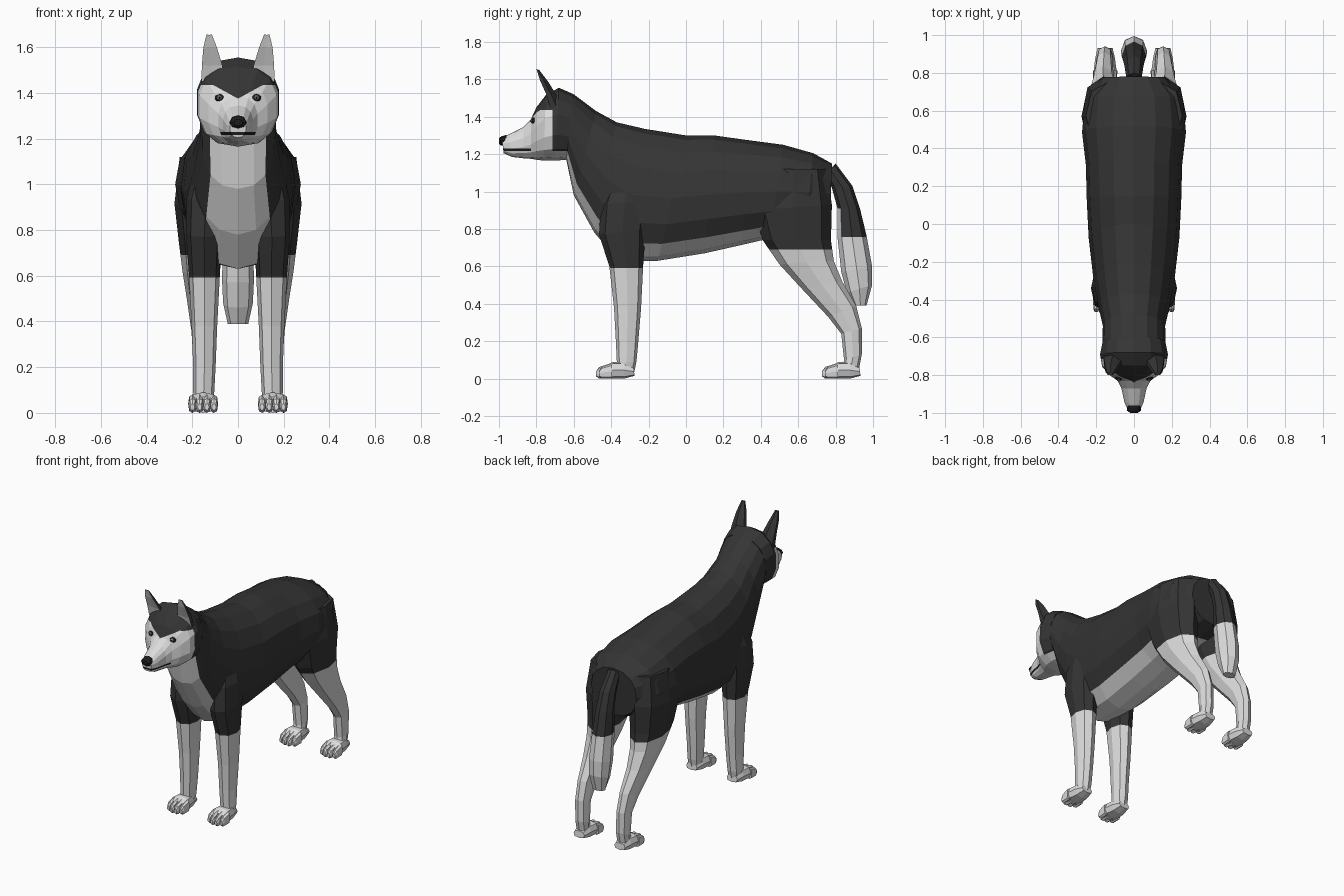
import bpy, bmesh, math
from mathutils import Vector


def material(name, value):
    m = bpy.data.materials.new(name)
    m.diffuse_color = (*value, 1)
    return m


WHITE = material("white_fur", (0.72, 0.72, 0.72))
DARK = material("dark_fur", (0.035, 0.035, 0.035))
BLACK = material("black_skin", (0.012, 0.012, 0.012))
GREY = material("eye_grey", (0.25, 0.25, 0.25))


def spow(v, e):
    return math.copysign(abs(v) ** e, v)


def loft(name, rings, n=10, p=2.0, front=1.0, side=1, mats=(WHITE, DARK, BLACK),
         rule=None, cuts=(), row_rule=None):
    """Skin rings given as (y, z of first edge, y, z of second edge, centre x, half width)."""
    bm = bmesh.new()
    loops = []
    for ay, az, by, bz, cx, w in rings:
        loop = []
        for j in range(n):
            t = 2 * math.pi * j / n
            c, s = spow(math.cos(t), 2 / p), spow(math.sin(t), 2 / p)
            if c > 0:
                c *= front
            loop.append(bm.verts.new((side * (cx + w * s),
                                      (ay + by) / 2 + (ay - by) / 2 * c,
                                      (az + bz) / 2 + (az - bz) / 2 * c)))
        loops.append(loop)
    for i in range(len(loops) - 1):
        a, b = loops[i], loops[i + 1]
        for j in range(n):
            k = (j + 1) % n
            f = bm.faces.new((a[j], a[k], b[k], b[j]))
            if row_rule:
                f.material_index = row_rule(i, j)
    for loop in (loops[0], loops[-1]):
        f = bm.faces.new(loop)
        f.material_index = 1 if row_rule else 0
    bmesh.ops.recalc_face_normals(bm, faces=bm.faces)
    # clean colour borders
    for co, no in cuts:
        bmesh.ops.bisect_plane(bm, geom=bm.verts[:] + bm.edges[:] + bm.faces[:],
                               plane_co=Vector(co), plane_no=Vector(no), dist=1e-5)
    if rule:
        for f in bm.faces:
            f.material_index = rule(f.calc_center_median())
    mesh = bpy.data.meshes.new(name)
    bm.to_mesh(mesh)
    bm.free()
    for m in mats:
        mesh.materials.append(m)
    ob = bpy.data.objects.new(name, mesh)
    bpy.context.collection.objects.link(ob)
    return ob


def ball(name, loc, size, mat):
    bpy.ops.mesh.primitive_ico_sphere_add(subdivisions=2, radius=1, location=loc)
    ob = bpy.context.object
    ob.name = name
    ob.scale = size
    ob.data.materials.append(mat)


# torso and neck, pale along the throat and belly
loft("torso", [
    (-0.60, 1.52, -0.64, 1.17, 0, 0.168),
    (-0.48, 1.43, -0.60, 0.98, 0, 0.165),
    (-0.37, 1.37, -0.49, 0.78, 0, 0.19),
    (-0.22, 1.335, -0.36, 0.63, 0, 0.215),
    (0.00, 1.30, -0.15, 0.63, 0, 0.24),
    (0.15, 1.30, 0.10, 0.67, 0, 0.25),
    (0.33, 1.275, 0.30, 0.715, 0, 0.255),
    (0.52, 1.25, 0.45, 0.75, 0, 0.275),
    (0.68, 1.205, 0.64, 0.79, 0, 0.26),
    (0.78, 1.15, 0.77, 0.83, 0, 0.17),
], n=16, p=2.2, row_rule=lambda i, j: 0 if 6 <= j <= 9 and i < 8 else 1)


# head with pale mask, dark forehead wedge and mouth line
def face_mask(c):
    if 1.217 < c.z < 1.229 and c.y < -0.83:
        return 2
    if c.z < 1.2 and abs(c.x) < 0.13:
        return 0
    return 0 if c.y < -0.715 and c.z < min(1.435, 1.375 + 0.55 * abs(c.x)) else 1


loft("head", [
    (-0.985, 1.285, -0.975, 1.205, 0, 0.035),
    (-0.95, 1.305, -0.93, 1.185, 0, 0.052),
    (-0.87, 1.345, -0.87, 1.178, 0, 0.068),
    (-0.83, 1.385, -0.83, 1.175, 0, 0.088),
    (-0.80, 1.45, -0.80, 1.17, 0, 0.132),
    (-0.75, 1.515, -0.76, 1.165, 0, 0.172),
    (-0.68, 1.555, -0.70, 1.165, 0, 0.183),
    (-0.60, 1.52, -0.64, 1.17, 0, 0.168),
], n=14, p=2.4, rule=face_mask, cuts=[
    ((0, -0.715, 0), (0, 1, 0)), ((0, -0.83, 0), (0, 1, 0)),
    ((0, 0, 1.435), (0, 0, 1)), ((0, 0, 1.217), (0, 0, 1)), ((0, 0, 1.229), (0, 0, 1)),
    ((0, 0, 1.375), (-0.55, 0, 1)), ((0, 0, 1.375), (0.55, 0, 1))])

loft("nose", [
    (-1.0, 1.285, -1.0, 1.257, 0, 0.02),
    (-0.988, 1.295, -0.988, 1.245, 0, 0.038),
    (-0.96, 1.303, -0.96, 1.25, 0, 0.036),
], n=8, mats=(BLACK,))

# tail, pale tip and underside
loft("tail", [
    (0.74, 1.09, 0.80, 1.15, 0, 0.04),
    (0.78, 1.02, 0.89, 1.03, 0, 0.05),
    (0.81, 0.91, 0.93, 0.91, 0, 0.058),
    (0.81, 0.755, 0.965, 0.765, 0, 0.065),
    (0.83, 0.57, 0.995, 0.60, 0, 0.07),
    (0.86, 0.46, 0.995, 0.50, 0, 0.065),
    (0.90, 0.39, 0.965, 0.39, 0, 0.045),
], n=8, cuts=[((0, 0, 0.757), (0, 0, 1))],
    rule=lambda c: 0 if c.z < 0.757 or (c.z < 0.92 and c.y < 0.85) else 1)


# paw: a pad and four toes, toe tips at y0
def paw(name, side, y0, cx):
    loft(name + "_pad", [(y0 + a, b, y0 + c, d, cx, w) for a, b, c, d, w in (
        (0.05, 0.07, 0.05, 0.0, 0.055), (0.09, 0.09, 0.09, 0.0, 0.06),
        (0.15, 0.09, 0.15, 0.0, 0.052), (0.2, 0.06, 0.205, 0.015, 0.04))],
        n=8, p=2.8, side=side, mats=(WHITE,))
    for k, dx in enumerate((-0.047, -0.016, 0.016, 0.047)):
        y = y0 + (0.015 if k in (0, 3) else 0)
        loft(f"{name}_toe_{k + 1}", [(y + a, b, y + a, d, cx + dx, w) for a, b, d, w in (
            (0.0, 0.04, 0.012, 0.009), (0.015, 0.062, 0.0, 0.016),
            (0.07, 0.08, 0.0, 0.018))], n=8, p=2.6, side=side, mats=(WHITE,))


for side, tag in ((1, "left"), (-1, "right")):
    # ears, dished at the front
    loft("ear_" + tag, [
        (-0.81, 1.46, -0.65, 1.44, 0.11, 0.058),
        (-0.81, 1.53, -0.69, 1.51, 0.113, 0.052),
        (-0.835, 1.615, -0.735, 1.585, 0.122, 0.034),
        (-0.815, 1.66, -0.785, 1.65, 0.126, 0.014),
    ], n=6, front=-0.1, side=side, row_rule=lambda i, j: 0 if j in (0, 1, 4, 5) and
        (j in (0, 5)) else 1)

    # eyes
    ball("eye_rim_" + tag, (side * 0.08, -0.813, 1.378), (0.022, 0.016, 0.017), BLACK)
    ball("iris_" + tag, (side * 0.081, -0.822, 1.379), (0.012, 0.011, 0.011), GREY)
    ball("pupil_" + tag, (side * 0.081, -0.829, 1.379), (0.006, 0.006, 0.006), BLACK)

    # front legs
    loft("front_leg_" + tag, [
        (-0.40, 1.08, -0.22, 1.08, 0.12, 0.07),
        (-0.455, 0.93, -0.20, 0.95, 0.14, 0.085),
        (-0.465, 0.77, -0.215, 0.80, 0.148, 0.08),
        (-0.41, 0.60, -0.228, 0.62, 0.147, 0.068),
        (-0.385, 0.38, -0.24, 0.38, 0.147, 0.056),
        (-0.375, 0.20, -0.255, 0.20, 0.147, 0.049),
        (-0.37, 0.09, -0.265, 0.09, 0.15, 0.046),
        (-0.37, 0.03, -0.28, 0.02, 0.15, 0.04),
    ], n=8, p=2.3, side=side, cuts=[((0, 0, 0.592), (0, 0, 1))],
        rule=lambda c: 0 if c.z < 0.592 else 1)
    paw("front_paw_" + tag, side, -0.48, 0.152)

    # hind legs
    loft("hind_leg_" + tag, [
        (0.40, 1.12, 0.75, 1.12, 0.14, 0.115),
        (0.36, 0.90, 0.78, 0.93, 0.16, 0.118),
        (0.41, 0.74, 0.775, 0.74, 0.16, 0.098),
        (0.50, 0.61, 0.79, 0.63, 0.163, 0.08),
        (0.61, 0.49, 0.835, 0.52, 0.163, 0.062),
        (0.76, 0.33, 0.91, 0.39, 0.158, 0.046),
        (0.83, 0.24, 0.94, 0.27, 0.155, 0.042),
        (0.845, 0.10, 0.94, 0.13, 0.153, 0.042),
        (0.83, 0.03, 0.92, 0.025, 0.153, 0.04),
    ], n=8, p=2.2, side=side, cuts=[((0, 0, 0.69), (0, 0, 1))],
        rule=lambda c: 0 if c.z < 0.69 else 1)
    paw("hind_paw_" + tag, side, 0.728, 0.153)
